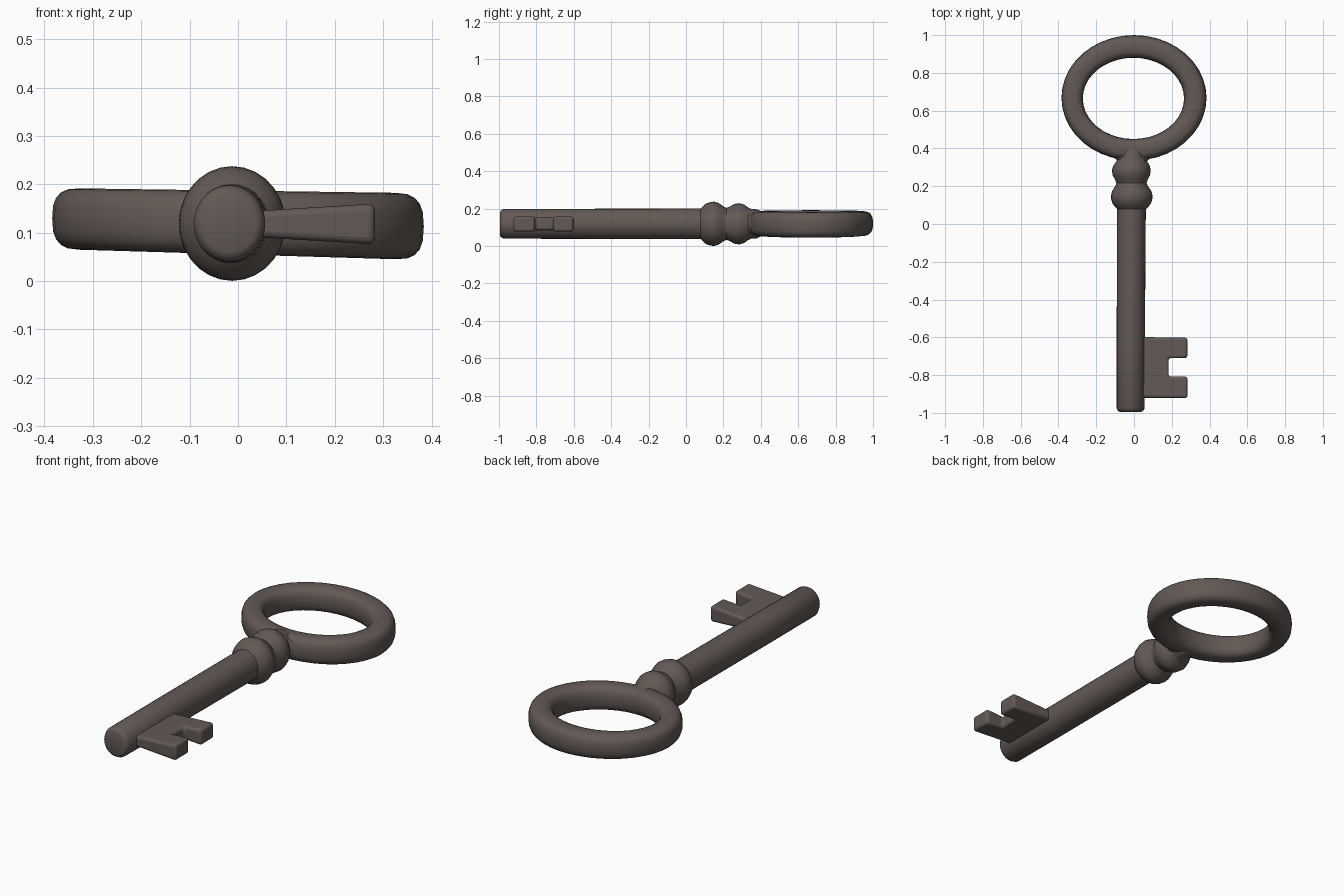
import bpy, bmesh, math
from mathutils import Vector

if "Cube" in bpy.data.objects:
    bpy.data.objects.remove(bpy.data.objects["Cube"])

iron = bpy.data.materials.new("dark iron")
iron.diffuse_color = (0.125, 0.1, 0.09, 1)
iron.use_nodes = True
iron.node_tree.nodes["Principled BSDF"].inputs["Base Color"].default_value = iron.diffuse_color


def finish(name, bm, angle=40):
    bmesh.ops.recalc_face_normals(bm, faces=bm.faces)
    mesh = bpy.data.meshes.new(name)
    bm.to_mesh(mesh)
    bm.free()
    mesh.materials.append(iron)
    ob = bpy.data.objects.new(name, mesh)
    bpy.context.collection.objects.link(ob)
    bpy.ops.object.select_all(action='DESELECT')
    bpy.context.view_layer.objects.active = ob
    ob.select_set(True)
    bpy.ops.object.shade_smooth_by_angle(angle=math.radians(angle))
    return ob


def skin(bm, loops, close=False):
    """Bridge rings of points; cap the ends unless the sweep closes."""
    rings = [[bm.verts.new(p) for p in loop] for loop in loops]
    n = len(rings[0])
    for i in range(len(rings) if close else len(rings) - 1):
        a, b = rings[i], rings[(i + 1) % len(rings)]
        for j in range(n):
            k = (j + 1) % n
            bm.faces.new((a[j], a[k], b[k], b[j]))
    if not close:
        bm.faces.new(rings[0])
        bm.faces.new(rings[-1])


def turned(name, profile, sides=28):
    """Lathe along y; profile rows are y, radius, centre x."""
    bm = bmesh.new()
    loops = []
    for y, r, cx in profile:
        loops.append([(cx + r * 0.96 * math.cos(math.tau * j / sides), y,
                       0.119 + r * 1.03 * math.sin(math.tau * j / sides))
                      for j in range(sides)])
    skin(bm, loops)
    return finish(name, bm)


# Shaft with softly rounded tip
turned("shaft", [(-0.995, 0.058, -0.018), (-0.99, 0.069, -0.018),
                 (-0.975, 0.077, -0.018), (-0.6, 0.078, -0.017),
                 (0.0, 0.079, -0.014), (0.12, 0.08, -0.013)])

# Collar: two beads and the neck that flares into the bow
turned("collar", [(0.07, 0.07, -0.012), (0.085, 0.086, -0.012),
                  (0.105, 0.104, -0.012), (0.13, 0.113, -0.012),
                  (0.15, 0.115, -0.012), (0.175, 0.108, -0.012),
                  (0.2, 0.09, -0.013), (0.217, 0.083, -0.013),
                  (0.235, 0.09, -0.014), (0.258, 0.103, -0.014),
                  (0.285, 0.107, -0.014), (0.31, 0.1, -0.013),
                  (0.333, 0.084, -0.012), (0.35, 0.077, -0.01),
                  (0.38, 0.075, -0.008), (0.41, 0.06, -0.005)])

# Bow: oval ring with a rounded-square section, tilted slightly
bm = bmesh.new()
loops = []
for i in range(40):
    t = math.tau * i / 40
    c, s = math.cos(t), math.sin(t)
    outer = Vector((0.384 * c, 0.668 + 0.332 * s, 0))
    inner = Vector((-0.003 + 0.268 * c, 0.665 + 0.215 * s, 0))
    mid, half = (outer + inner) / 2, (outer - inner) / 2
    loop = []
    for j in range(20):
        u = math.tau * j / 20
        cu, su = math.cos(u), math.sin(u)
        w = math.copysign(abs(cu) ** 0.72, cu)
        h = math.copysign(abs(su) ** 0.72, su)
        p = mid + half * w
        p.z = 0.121 - 0.022 * p.x + (0.066 + 0.008 * p.x) * h
        loop.append(p)
    loops.append(loop)
skin(bm, loops, close=True)
finish("bow", bm)

# Fillets where the neck spreads into the bow
bm = bmesh.new()
loops = []
for y, a, b in [(0.325, 0.072, 0.074), (0.345, 0.088, 0.07),
                (0.358, 0.12, 0.058), (0.375, 0.15, 0.05), (0.4, 0.15, 0.045)]:
    loops.append([(-0.008 + a * math.cos(math.tau * j / 24), y,
                   0.12 + b * math.sin(math.tau * j / 24)) for j in range(24)])
skin(bm, loops)
finish("bow_fillet", bm)

# Bit: two-toothed plate that thickens away from the shaft
outline = [(0.0, -0.92), (0.283, -0.922), (0.283, -0.808), (0.182, -0.808),
           (0.182, -0.71), (0.283, -0.71), (0.283, -0.602), (0.0, -0.598)]
bm = bmesh.new()
loops = []
for side in (-1, 1):
    loops.append([(x, y, 0.118 + side * (0.025 + 0.06 * x)) for x, y in outline])
skin(bm, loops)
bit = finish("bit", bm, 40)
bev = bit.modifiers.new("soft edges", 'BEVEL')
bev.width = 0.014
bev.segments = 3
bev.limit_method = 'ANGLE'
bev.angle_limit = math.radians(40)
